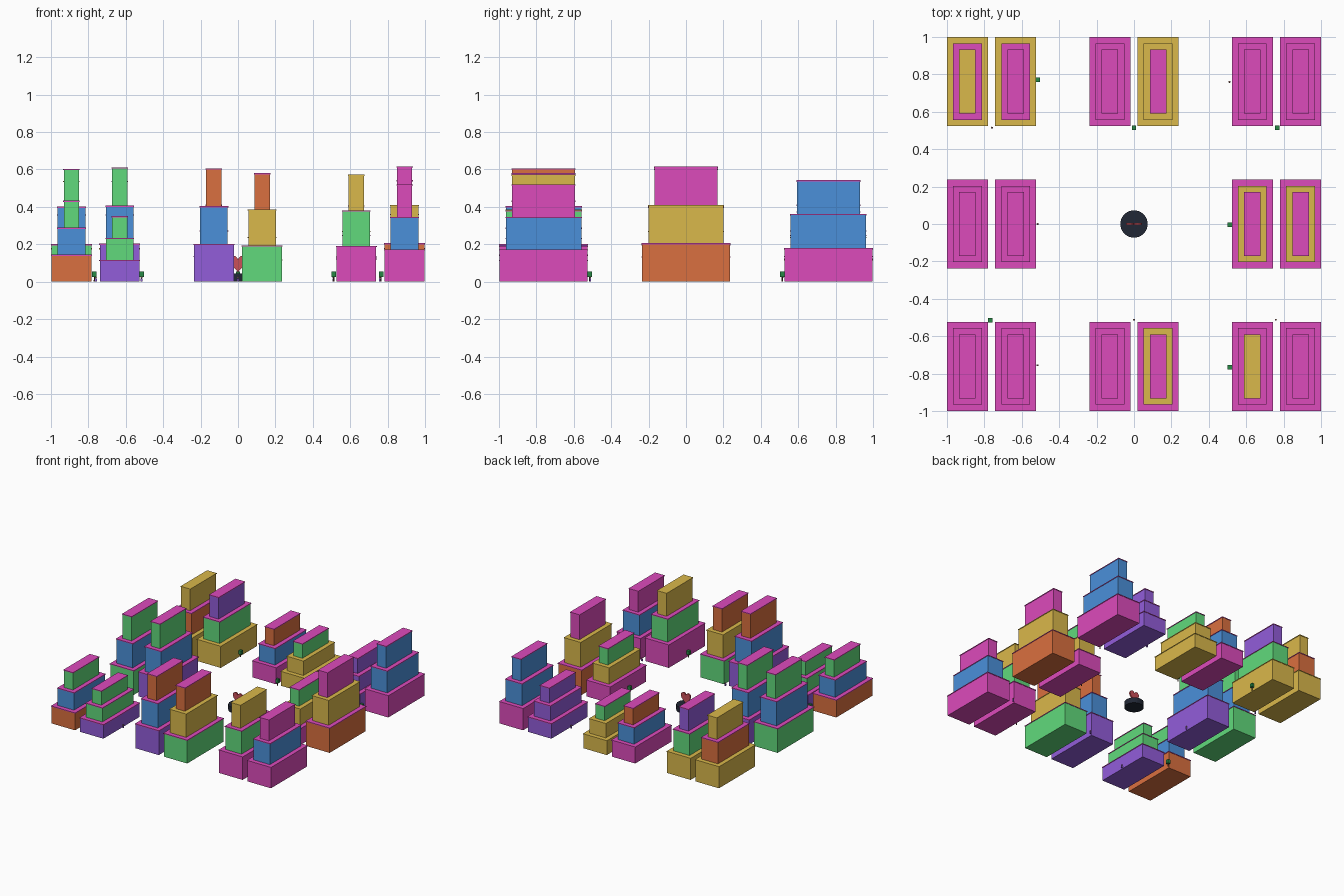
import bpy, bmesh, math
from mathutils import Matrix

if "Cube" in bpy.data.objects:
    bpy.data.objects.remove(bpy.data.objects["Cube"])

COLS = {
    "magenta": (0.72, 0.07, 0.50), "yellow": (0.70, 0.48, 0.07), "orange": (0.70, 0.16, 0.05),
    "blue": (0.07, 0.28, 0.70), "green": (0.12, 0.70, 0.20), "purple": (0.29, 0.11, 0.70),
    "dark": (0.015, 0.02, 0.035), "red": (0.6, 0.08, 0.10),
    "leaf": (0.02, 0.25, 0.06), "bark": (0.12, 0.06, 0.03), "skin": (0.6, 0.3, 0.25),
}
MATS = {}
for key, c in COLS.items():
    MATS[key] = bpy.data.materials.new(key)
    MATS[key].diffuse_color = (*c, 1)


def finish(name, bm, col):
    me = bpy.data.meshes.new(name)
    bm.to_mesh(me)
    bm.free()
    me.materials.append(MATS[col])
    ob = bpy.data.objects.new(name, me)
    bpy.context.collection.objects.link(ob)
    return ob


def box(name, x, y, z0, z1, sx, sy, col):
    bm = bmesh.new()
    m = Matrix.Translation((x, y, (z0 + z1) / 2)) @ Matrix.Diagonal((sx, sy, z1 - z0, 1))
    bmesh.ops.create_cube(bm, size=1, matrix=m)
    return finish(name, bm, col)


def cylinder(name, x, y, z0, z1, r0, r1, col, n=24):
    bm = bmesh.new()
    bmesh.ops.create_cone(bm, cap_ends=True, segments=n, radius1=r0, radius2=r1, depth=z1 - z0,
                          matrix=Matrix.Translation((x, y, (z0 + z1) / 2)))
    return finish(name, bm, col)


# Stepped tower: three equal storeys, each with a thin roof slab
SIZES = [(0.213, 0.469), (0.148, 0.403), (0.082, 0.338)]
CAP = 0.006


def tower(x, y, height, walls, roofs):
    h = height / 3
    for i, (sx, sy) in enumerate(SIZES):
        z0, z1 = i * h, (i + 1) * h
        box("tower_storey", x, y, z0, z1 - CAP, sx, sy, walls[i])
        box("tower_roof", x, y, z1 - CAP, z1, sx + 0.006, sy + 0.006, roofs[i])


M, Y, O, B, G, P = "magenta", "yellow", "orange", "blue", "green", "purple"
S = 0.7615     # block spacing
W = 0.129      # half distance between the two towers of a block
# block column, block row, then (height, walls, roofs) for the left and right tower
BLOCKS = [
    (-1, -1, (0.433, (O, B, G), (M, M, M)), (0.350, (P, G, G), (M, M, M))),
    (0, -1, (0.606, (P, B, O), (M, M, M)), (0.580, (G, Y, O), (M, Y, M))),
    (1, -1, (0.572, (M, G, Y), (M, M, Y)), (0.520, (M, B, M), (M, M, M))),
    (-1, 0, (0.602, (G, B, G), (M, M, M)), (0.610, (P, B, G), (M, M, M))),
    (1, 0, (0.408, (M, Y, G), (M, Y, M)), (0.617, (O, Y, M), (M, Y, M))),
    (-1, 1, (0.538, (Y, O, Y), (Y, M, Y)), (0.538, (Y, G, P), (Y, M, M))),
    (0, 1, (0.412, (M, B, O), (M, M, M)), (0.360, (Y, Y, G), (Y, Y, M))),
    (1, 1, (0.375, (P, P, P), (M, M, M)), (0.543, (M, B, B), (M, M, M))),
]
for cx, cy, left, right in BLOCKS:
    tower(cx * S - W, cy * S, *left)
    tower(cx * S + W, cy * S, *right)

# Street trees
for x, y in [(-0.515, 0.77), (0, 0.515), (0.765, 0.515), (0.512, -0.003), (0.512, -0.766), (-0.768, -0.515)]:
    cylinder("tree_trunk", x, y, 0, 0.03, 0.004, 0.003, "bark", 6)
    box("tree_crown", x, y, 0.025, 0.055, 0.024, 0.024, "leaf")

# Little street figures
for x, y in [(-0.76, 0.515), (0.51, 0.76), (-0.515, 0), (-0.515, -0.755), (0, -0.512), (0.758, -0.512)]:
    box("figure_body", x, y, 0, 0.018, 0.01, 0.007, "purple")
    bm = bmesh.new()
    bmesh.ops.create_icosphere(bm, subdivisions=1, radius=0.006,
                               matrix=Matrix.Translation((x, y, 0.023)))
    finish("figure_head", bm, "skin")

# Plaza monument: round plinth carrying a flat heart
cylinder("plinth", 0, 0, 0, 0.045, 0.073, 0.073, "dark", 32)
bm = bmesh.new()
verts = []
for i in range(32):
    t = 2 * math.pi * i / 32
    hx = 16 * math.sin(t) ** 3
    hz = 13 * math.cos(t) - 5 * math.cos(2 * t) - 2 * math.cos(3 * t) - math.cos(4 * t)
    verts.append(bm.verts.new((hx * 0.0027, -0.006, 0.045 + (hz + 17) * 0.0032)))
face = bm.faces.new(verts)
ext = bmesh.ops.extrude_face_region(bm, geom=[face])
bmesh.ops.translate(bm, vec=(0, 0.012, 0),
                    verts=[g for g in ext["geom"] if isinstance(g, bmesh.types.BMVert)])
bmesh.ops.recalc_face_normals(bm, faces=bm.faces)
finish("heart", bm, "red")

for m in bpy.data.materials:
    if m.users and not m.is_grease_pencil:
        m.use_nodes = True
        m.node_tree.nodes["Principled BSDF"].inputs["Base Color"].default_value = m.diffuse_color
